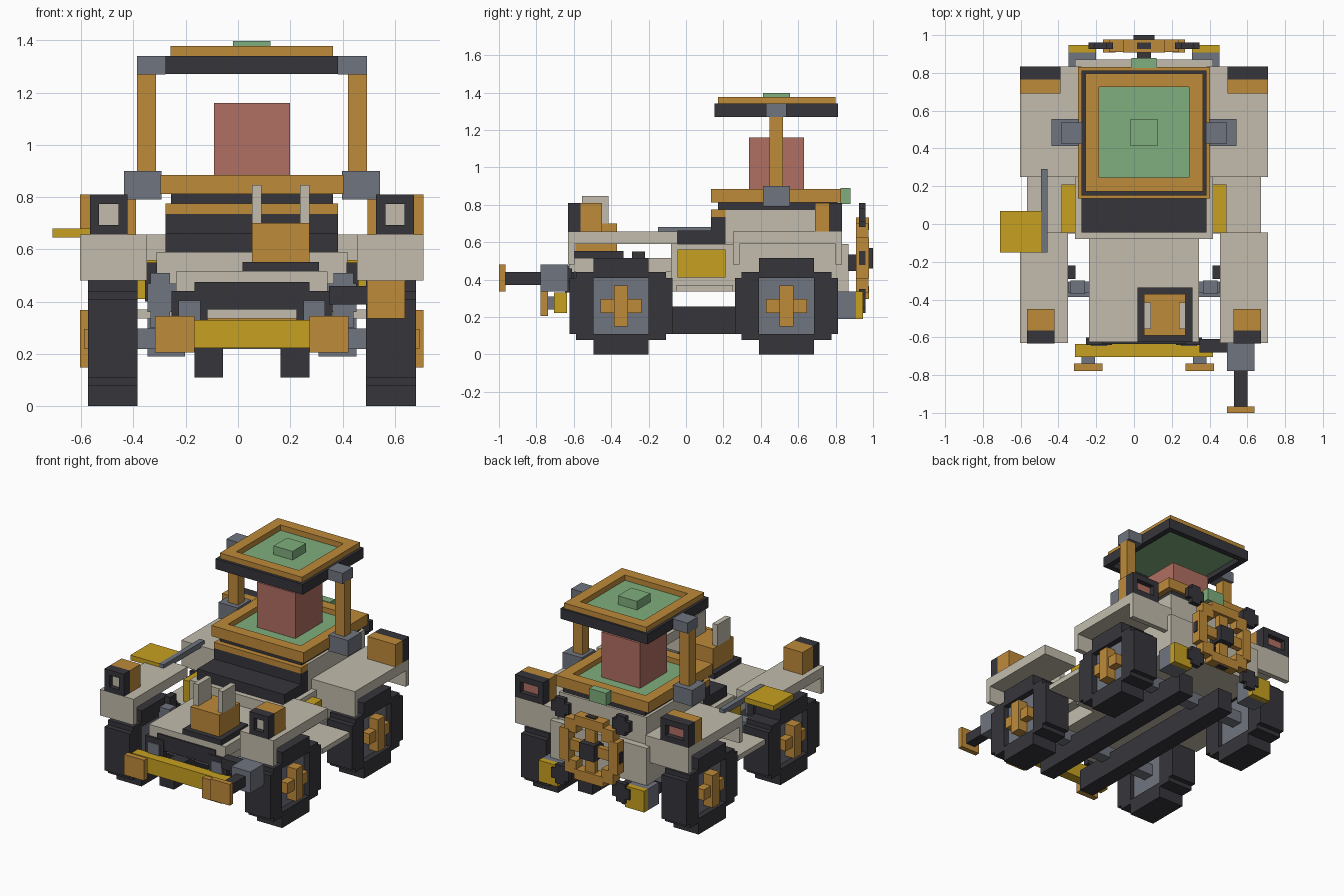
import bpy, bmesh
from mathutils import Vector

if "Cube" in bpy.data.objects:
    bpy.data.objects.remove(bpy.data.objects["Cube"])

CX = 0.053  # x of the vehicle's symmetry plane; part x values are relative to it


def material(name, rgb):
    lin = [((c / 255 + 0.055) / 1.055) ** 2.4 for c in rgb] + [1.0]
    m = bpy.data.materials.new(name)
    m.use_nodes = True
    m.diffuse_color = lin
    m.node_tree.nodes["Principled BSDF"].inputs["Base Color"].default_value = lin
    return m


BEIGE = material("beige", (194, 188, 172))
DARK = material("charcoal", (54, 53, 59))
ORANGE = material("wood_orange", (190, 139, 58))
SLATE = material("slate", (112, 117, 127))
YELLOW = material("yellow", (199, 160, 32))
GREEN = material("green", (127, 175, 125))
RED = material("brick_red", (176, 110, 98))


def part(name, mat, boxes, mirror=False):
    """One object from boxes (x0, x1, y0, y1, z0, z1); mirror adds the other side."""
    bm = bmesh.new()
    sides = (1, -1) if mirror else (1,)
    for x0, x1, y0, y1, z0, z1 in boxes:
        for s in sides:
            size = Vector((x1 - x0, y1 - y0, z1 - z0))
            mid = Vector((CX + s * (x0 + x1) / 2, (y0 + y1) / 2, (z0 + z1) / 2))
            new = bmesh.ops.create_cube(bm, size=1)["verts"]
            for v in new:
                v.co = v.co * size + mid
    me = bpy.data.meshes.new(name)
    bm.to_mesh(me)
    bm.free()
    me.materials.append(mat)
    ob = bpy.data.objects.new(name, me)
    bpy.context.collection.objects.link(ob)
    return ob


def flat_ring(hx, y0, y1, z0, z1, t):
    """Horizontal square frame of width t."""
    return [(-hx, hx, y0, y0 + t, z0, z1), (-hx, hx, y1 - t, y1, z0, z1),
            (-hx, -hx + t, y0 + t, y1 - t, z0, z1), (hx - t, hx, y0 + t, y1 - t, z0, z1)]


def upright_ring(x0, x1, y0, y1, z0, z1, t):
    """Frame of width t facing front and back."""
    return [(x0, x1, y0, y1, z0, z0 + t), (x0, x1, y0, y1, z1 - t, z1),
            (x0, x0 + t, y0, y1, z0 + t, z1 - t), (x1 - t, x1, y0, y1, z0 + t, z1 - t)]


# Wheels: stepped tyre ring, recessed disc, cross hub, axle
for end, y in (("front", -0.347), ("rear", 0.537)):
    a, b, z = 0.437, 0.627, 0.258
    tyre = []
    for s in (-1, 1):
        def span(p, q):
            return (min(s * p, s * q), max(s * p, s * q))
        h0, h1 = span(0.15, 0.222)
        tyre.append((a, b, y - 0.24, y + 0.24, z + h0, z + h1 - s * 0.04 if s > 0 else z + h1)
                    if s > 0 else (a, b, y - 0.24, y + 0.24, z - 0.18, z - 0.15))
        e0, e1 = span(0.15, 0.258)
        tyre.append((a, b, y - 0.147, y + 0.147, z + e0, z + e1))
        w0, w1 = span(0.147, 0.275)
        tyre.append((a, b, y + w0, y + w1, z - 0.15, z + 0.15))
    part(end + "_tyres", DARK, tyre, True)
    part(end + "_wheel_discs", SLATE, [(a + 0.03, b - 0.04, y - 0.147, y + 0.147, z - 0.15, z + 0.15)], True)
    part(end + "_hubs", ORANGE, [(b - 0.05, 0.657, y - 0.037, y + 0.037, z - 0.11, z + 0.11),
                                 (b - 0.05, 0.642, y - 0.11, y + 0.11, z - 0.037, z + 0.037)], True)
    part(end + "_axle", SLATE, [(-a - 0.04, a + 0.04, y - 0.04, y + 0.04, z - 0.04, z + 0.04)])

# Chassis rails and front suspension
part("chassis_rails", DARK, [(0.11, 0.22, -0.61, 0.78, 0.11, 0.255)], True)
part("suspension_blocks", SLATE, [(0.313, 0.388, -0.37, -0.30, 0.30, 0.51),
                                  (0.29, 0.40, -0.365, -0.305, 0.36, 0.47)], True)
part("suspension_struts", DARK, [(0.363, 0.408, -0.29, -0.22, 0.40, 0.55)], True)

# Main body, bonnet and grille
part("main_body", BEIGE, [(-0.365, 0.365, -0.08, 0.87, 0.335, 0.59)])
part("bonnet", BEIGE, [(-0.29, 0.29, -0.625, -0.08, 0.44, 0.515),
                       (-0.22, 0.22, -0.58, -0.08, 0.335, 0.44)])
part("grille", DARK, [(-0.22, 0.22, -0.635, -0.575, 0.37, 0.475)])
part("running_boards", BEIGE, [(0.36, 0.62, -0.05, 0.25, 0.335, 0.37)], True)
part("side_tanks", YELLOW, [(0.36, 0.437, -0.045, 0.21, 0.41, 0.56)], True)

# Fenders with drop lips at their ends
part("front_fenders", BEIGE, [(0.402, 0.657, -0.63, -0.045, 0.59, 0.657),
                              (0.402, 0.657, -0.63, -0.595, 0.48, 0.59)], True)
part("rear_fenders", BEIGE, [(0.33, 0.657, 0.25, 0.835, 0.59, 0.657),
                             (0.365, 0.657, 0.25, 0.285, 0.48, 0.59),
                             (0.365, 0.657, 0.80, 0.835, 0.48, 0.59)], True)

# Lamps on the fenders
part("headlamp_frames", DARK, upright_ring(0.475, 0.62, -0.632, -0.565, 0.657, 0.81, 0.036), True)
part("headlamp_lenses", BEIGE, [(0.51, 0.585, -0.60, -0.566, 0.69, 0.775)], True)
part("headlamp_housings", ORANGE, [(0.475, 0.62, -0.566, -0.45, 0.657, 0.81)], True)
part("tail_lamp_frames", DARK, upright_ring(0.443, 0.657, 0.765, 0.835, 0.657, 0.81, 0.04), True)
part("tail_lamp_lenses", RED, [(0.482, 0.618, 0.764, 0.80, 0.69, 0.775)], True)
part("tail_lamp_housings", ORANGE, [(0.443, 0.657, 0.69, 0.765, 0.657, 0.81)], True)

# Front bumper with pads and brackets
part("bumper", YELLOW, [(-0.365, 0.365, -0.705, -0.635, 0.222, 0.33)])
part("bumper_stubs", SLATE, [(0.26, 0.33, -0.74, -0.705, 0.24, 0.31)], True)
part("bumper_pads", ORANGE, [(0.22, 0.37, -0.777, -0.738, 0.205, 0.345)], True)
part("bumper_brackets", DARK, [(0.17, 0.308, -0.64, -0.60, 0.33, 0.44)], True)
part("bracket_plates", SLATE, [(0.197, 0.28, -0.646, -0.638, 0.33, 0.405)], True)

# Side crank
part("crank_housing", SLATE, [(0.44, 0.585, -0.777, -0.63, 0.335, 0.48)])
part("crank_shaft", DARK, [(0.477, 0.547, -0.965, -0.777, 0.37, 0.44)])
part("crank_end", ORANGE, [(0.44, 0.585, -1.0, -0.965, 0.335, 0.48)])
part("crank_bar", DARK, [(0.295, 0.44, -0.68, -0.61, 0.39, 0.46)])

# Seat on the bonnet
part("seat_base", DARK, [(-0.035, 0.257, -0.625, -0.335, 0.515, 0.552)])
part("seat_block", ORANGE, [(0, 0.22, -0.59, -0.37, 0.552, 0.70)])
part("seat_arms", BEIGE, [(0, 0.036, -0.555, -0.415, 0.70, 0.847),
                          (0.184, 0.22, -0.555, -0.415, 0.70, 0.847)])

# Stepped cab
part("cab_steps", DARK, [(-0.33, 0.33, -0.045, 0.21, 0.59, 0.662),
                         (-0.33, 0.33, 0.135, 0.21, 0.662, 0.735)])
part("cab_trim", ORANGE, [(-0.33, 0.33, 0.135, 0.21, 0.735, 0.775)])
part("cab_block", BEIGE, [(-0.33, 0.33, 0.21, 0.825, 0.59, 0.775)])
part("cab_neck", DARK, [(-0.31, 0.31, 0.17, 0.81, 0.775, 0.815)])
part("tray_frame", ORANGE, flat_ring(0.35, 0.135, 0.83, 0.812, 0.885, 0.075))
part("tray_floor", GREEN, [(-0.276, 0.276, 0.209, 0.756, 0.816, 0.85)])
part("centre_column", RED, [(-0.145, 0.145, 0.337, 0.63, 0.85, 1.16)])
part("rear_latch", GREEN, [(-0.065, 0.065, 0.825, 0.88, 0.805, 0.89)])

# Posts carrying the roof
part("post_bases", SLATE, [(0.345, 0.49, 0.412, 0.557, 0.79, 0.90)], True)
part("posts", ORANGE, [(0.367, 0.44, 0.447, 0.518, 0.90, 1.27)], True)
part("post_caps", SLATE, [(0.33, 0.44, 0.427, 0.537, 1.268, 1.34)], True)

# Roof: dark ring, orange frame, green panel and knob
part("roof_ring", DARK, flat_ring(0.33, 0.152, 0.812, 1.27, 1.34, 0.04))
part("roof_frame", ORANGE, flat_ring(0.311, 0.172, 0.798, 1.34, 1.377, 0.073))
part("roof_panel", GREEN, [(-0.29, 0.29, 0.192, 0.772, 1.305, 1.339)])
part("roof_knob", GREEN, [(-0.072, 0.072, 0.412, 0.557, 1.339, 1.398)])

# Steering wheel on the back: stepped ring, spokes, grips and hub
HZ = 0.515
ring, grips = [], []
for s in (-1, 1):
    lo, hi = sorted((s * 0.15, s * 0.218))
    ring.append((-0.11, 0.11, 0.908, 0.978, HZ + lo, HZ + hi))
    ring.append((lo, hi, 0.908, 0.978, HZ - 0.11, HZ + 0.11))
    for t in (-1, 1):
        x, z = s * 0.14, HZ + t * 0.14
        ring.append((x - 0.045, x + 0.045, 0.91, 0.976, z - 0.045, z + 0.045))
        x, z = s * 0.23, HZ + t * 0.23
        grips.append((x - 0.065, x + 0.065, 0.926, 0.96, z - 0.035, z + 0.035))
        grips.append((x - 0.035, x + 0.035, 0.926, 0.96, z - 0.065, z + 0.065))
    g0, g1 = sorted((s * 0.17, s * 0.224))
    grips.append((-0.037, 0.037, 0.926, 0.96, HZ + g0, HZ + g1))
    grips.append((g0, g1, 0.926, 0.96, HZ - 0.037, HZ + 0.037))
ring += [(-0.036, 0.036, 0.925, 0.962, HZ - 0.16, HZ + 0.16),
         (-0.16, 0.16, 0.925, 0.962, HZ - 0.036, HZ + 0.036)]
part("steering_ring", ORANGE, ring)
part("steering_grips", DARK, grips)
part("steering_hub", DARK, [(-0.055, 0.055, 0.915, 1.0, HZ - 0.055, HZ + 0.055),
                            (-0.036, 0.036, 0.86, 0.92, HZ - 0.07, HZ + 0.02)])

# Rear marker lights
part("marker_mounts", SLATE, [(0.255, 0.40, 0.79, 0.908, 0.19, 0.335)], True)
part("marker_lights", YELLOW, [(0.255, 0.40, 0.908, 0.947, 0.19, 0.335)], True)

# Flag-like board and its rod on the right side
part("side_board", YELLOW, [(-0.763, -0.545, -0.15, 0.068, 0.645, 0.68)])
part("side_rod", SLATE, [(-0.545, -0.51, -0.15, 0.29, 0.645, 0.682)])
